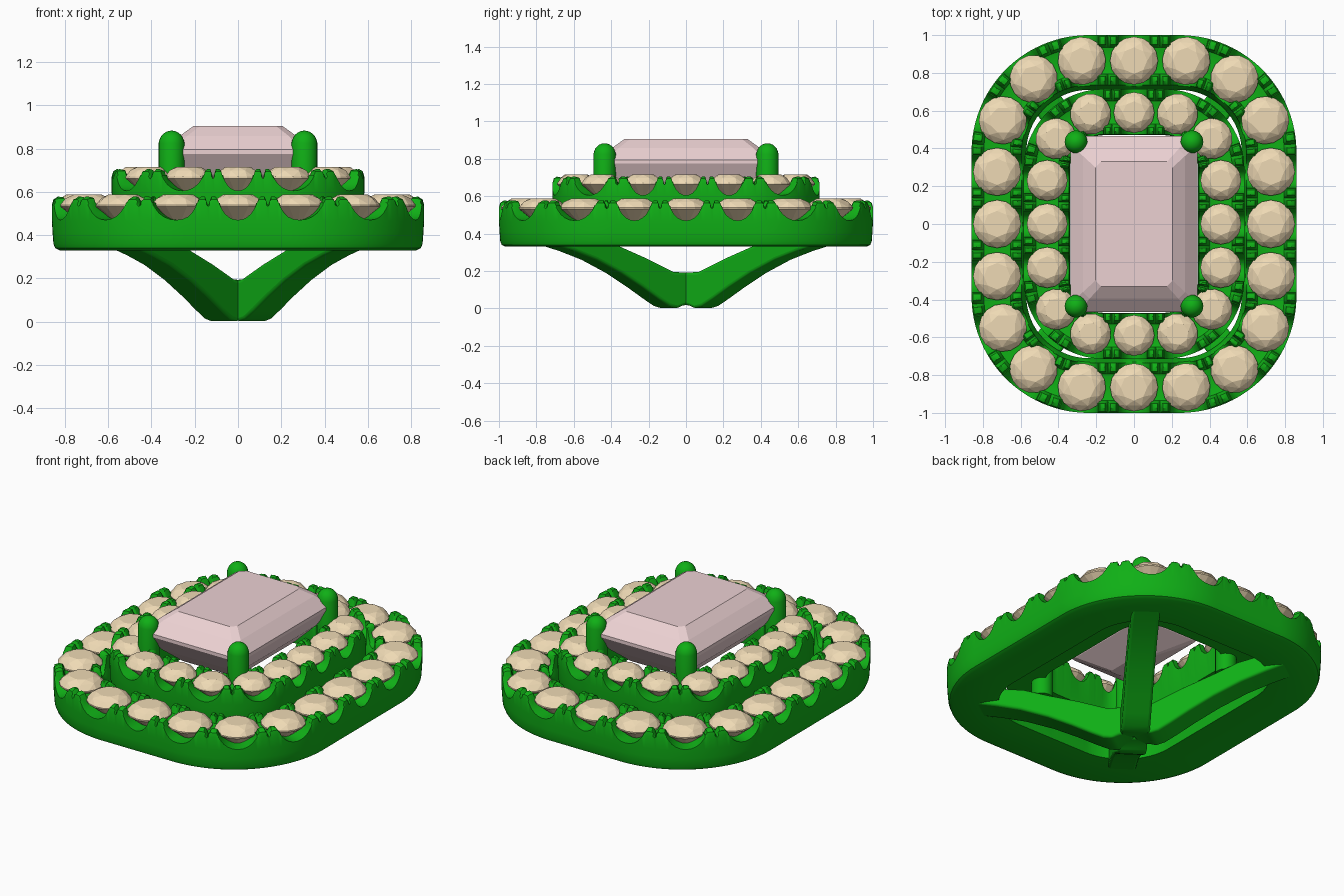
import bpy, bmesh, math
from mathutils import Vector

if "Cube" in bpy.data.objects:
    bpy.data.objects.remove(bpy.data.objects["Cube"])


def material(name, rgb):
    m = bpy.data.materials.new(name)
    m.diffuse_color = (*rgb, 1)
    m.use_nodes = True
    m.node_tree.nodes["Principled BSDF"].inputs["Base Color"].default_value = m.diffuse_color
    return m


GREEN = material("green_metal", (0.005, 0.43, 0.008))
CREAM = material("cream_stone", (0.86, 0.70, 0.46))
PINK = material("pink_stone", (0.84, 0.64, 0.65))


def finish(bm, name, mat, smooth=None, bevel=0):
    bmesh.ops.recalc_face_normals(bm, faces=bm.faces)
    me = bpy.data.meshes.new(name)
    bm.to_mesh(me)
    bm.free()
    me.materials.append(mat)
    ob = bpy.data.objects.new(name, me)
    bpy.context.collection.objects.link(ob)
    if bevel:
        b = ob.modifiers.new("bevel", 'BEVEL')
        b.width, b.segments = bevel, 3
    if smooth:
        bpy.ops.object.select_all(action='DESELECT')
        ob.select_set(True)
        bpy.context.view_layer.objects.active = ob
        bpy.ops.object.shade_smooth_by_angle(angle=math.radians(smooth))
    return ob


def loft(bm, rings, closed=False, caps=True):
    """Join rings of points with quads."""
    rows = [[bm.verts.new(p) for p in r] for r in rings]
    n = len(rows[0])
    for i in range(len(rows) if closed else len(rows) - 1):
        a, b = rows[i], rows[(i + 1) % len(rows)]
        for j in range(n):
            k = (j + 1) % n
            bm.faces.new((a[j], a[k], b[k], b[j]))
    if caps and not closed:
        bm.faces.new(rows[0])
        bm.faces.new(rows[-1])


def track(hx, hy, r, s):
    """Point and outward normal on a rounded rectangle, s measured from +y going clockwise."""
    q = (hx - r) + (hy - r) + r * math.pi / 2
    s %= 4 * q
    mx, my = 1, 1
    if s > 2 * q:
        s, mx = 4 * q - s, -1
    if s > q:
        s, my = 2 * q - s, -1
    cx, cy = hx - r, hy - r
    if s < cx:
        p, n = (s, hy), (0, 1)
    elif s < cx + r * math.pi / 2:
        a = (s - cx) / r
        n = (math.sin(a), math.cos(a))
        p = (cx + r * n[0], cy + r * n[1])
    else:
        p, n = (hx, q - s), (1, 0)
    return Vector((p[0] * mx, p[1] * my, 0)), Vector((n[0] * mx, n[1] * my, 0))


def halo(name, hx, hy, r, count, profile, top, depth, w):
    """Swept rail whose rims are scalloped by a U notch at every stone."""
    step = 4 * ((hx - r) + (hy - r) + r * math.pi / 2) / count
    half = [(w * math.sin(math.radians(t)), top - depth * math.cos(math.radians(t)))
            for t in range(0, 91, 15)]
    g = step / 2 - w
    half[-1] = (w, top - 0.03)
    half += [(w + g * .15, top - .008), (w + g * .35, top), (w + g * .7, top), (w + g * .85, top - .02)]
    full = half + [(step / 2, top - .045)] + [(step - d, z) for d, z in half[:0:-1]]
    rings = []
    for i in range(count):
        for d, cut in full:
            p, n = track(hx, hy, r, i * step + d)
            rings.append([p + n * o + Vector((0, 0, min(z, cut))) for o, z in profile])
    bm = bmesh.new()
    loft(bm, rings, closed=True)
    return finish(bm, name, GREEN, 40)


def round_stones(name, hx, hy, r, count, rad, table, girdle, tip):
    """Faceted round stones set evenly along the rail."""
    step = 4 * ((hx - r) + (hy - r) + r * math.pi / 2) / count
    bm = bmesh.new()
    for i in range(count):
        c, n = track(hx, hy, r, i * step)
        turn = math.atan2(n.y, n.x)
        pts = [Vector((c.x, c.y, tip))]
        for k, f, z, off in ((8, .55, table, 0), (8, .82, girdle + (table - girdle) * .62, .5),
                             (16, 1, girdle, 0), (16, 1, girdle - .008, 0)):
            for j in range(k):
                a = turn + (j + off) * math.tau / k
                pts.append(Vector((c.x + rad * f * math.cos(a), c.y + rad * f * math.sin(a), z)))
        vs = [bm.verts.new(p) for p in pts]
        bmesh.ops.convex_hull(bm, input=vs)
    finish(bm, name, CREAM)


# Outer halo
halo("outer_halo", .725, .865, .485, 20,
     [(-.155, .335), (.10, .33), (.12, .34), (.128, .36), (.132, .41), (.135, .465), (.135, .54),
      (.128, .565), (.108, .578), (.085, .574), (.07, .53), (0, .515), (-.07, .53), (-.085, .574),
      (-.108, .578), (-.13, .56), (-.135, .48), (-.155, .44)], .578, .108, .088)
round_stones("outer_halo_stones", .725, .865, .485, 20, .127, .587, .54, .43)

# Inner halo, one step higher
halo("inner_halo", .46, .59, .30, 16,
     [(-.11, .46), (.11, .46), (.12, .50), (.122, .57), (.124, .60), (.124, .67),
      (.117, .695), (.10, .705), (.078, .70), (.06, .655), (0, .64), (-.06, .655), (-.078, .70),
      (-.10, .705), (-.115, .69), (-.12, .60)], .705, .10, .072)
round_stones("inner_halo_stones", .46, .59, .30, 16, .108, .715, .67, .57)

# Four diagonal arms meeting under the centre
arm = [(0, .025), (.07, .015), (.11, 0), (.16, .012), (.23, .05), (.34, .115), (.48, .19), (.64, .26),
       (.78, .305), (.93, .345), (.93, .42), (.8, .42), (.62, .385), (.48, .33), (.30, .265), (.13, .195), (0, .19)]
for sx in (-1, 1):
    for sy in (-1, 1):
        d = Vector((.58 * sx, .81 * sy, 0)).normalized()
        side = Vector((-d.y, d.x, 0)) * .08
        bm = bmesh.new()
        loft(bm, [[d * r + side * k + Vector((0, 0, z)) for r, z in arm] for k in (-1, 1)])
        tag = ("left" if sx < 0 else "right") + ("_front" if sy < 0 else "_back")
        finish(bm, "arm_" + tag, GREEN, 40, .015)

        # Round-topped claw at each corner of the centre stone
        prof = [(.06, .36), (.06, .60), (.06, .825)]
        prof += [(.058 * math.cos(math.radians(t)), .825 + .058 * math.sin(math.radians(t)))
                 for t in (15, 30, 45, 60, 75, 87)]
        bm = bmesh.new()
        loft(bm, [[Vector((.307 * sx + r * math.cos(j * math.tau / 24),
                           .435 * sy + r * math.sin(j * math.tau / 24), z)) for j in range(24)]
                  for r, z in prof])
        finish(bm, "claw_" + tag, GREEN, 40)

# Step-cut centre stone
levels = [(.205, .33, .905, .03), (.27, .395, .858, .035), (.335, .465, .795, .045), (.335, .465, .775, .045),
          (.285, .40, .68, .04), (.20, .30, .59, .03), (.04, .16, .51, .015)]
bm = bmesh.new()
loft(bm, [[Vector((x, y, z)) for x, y in
           ((a - c, -b), (a, c - b), (a, b - c), (a - c, b), (c - a, b), (-a, b - c), (-a, c - b), (c - a, -b))]
          for a, b, z, c in levels])
finish(bm, "centre_stone", PINK)
